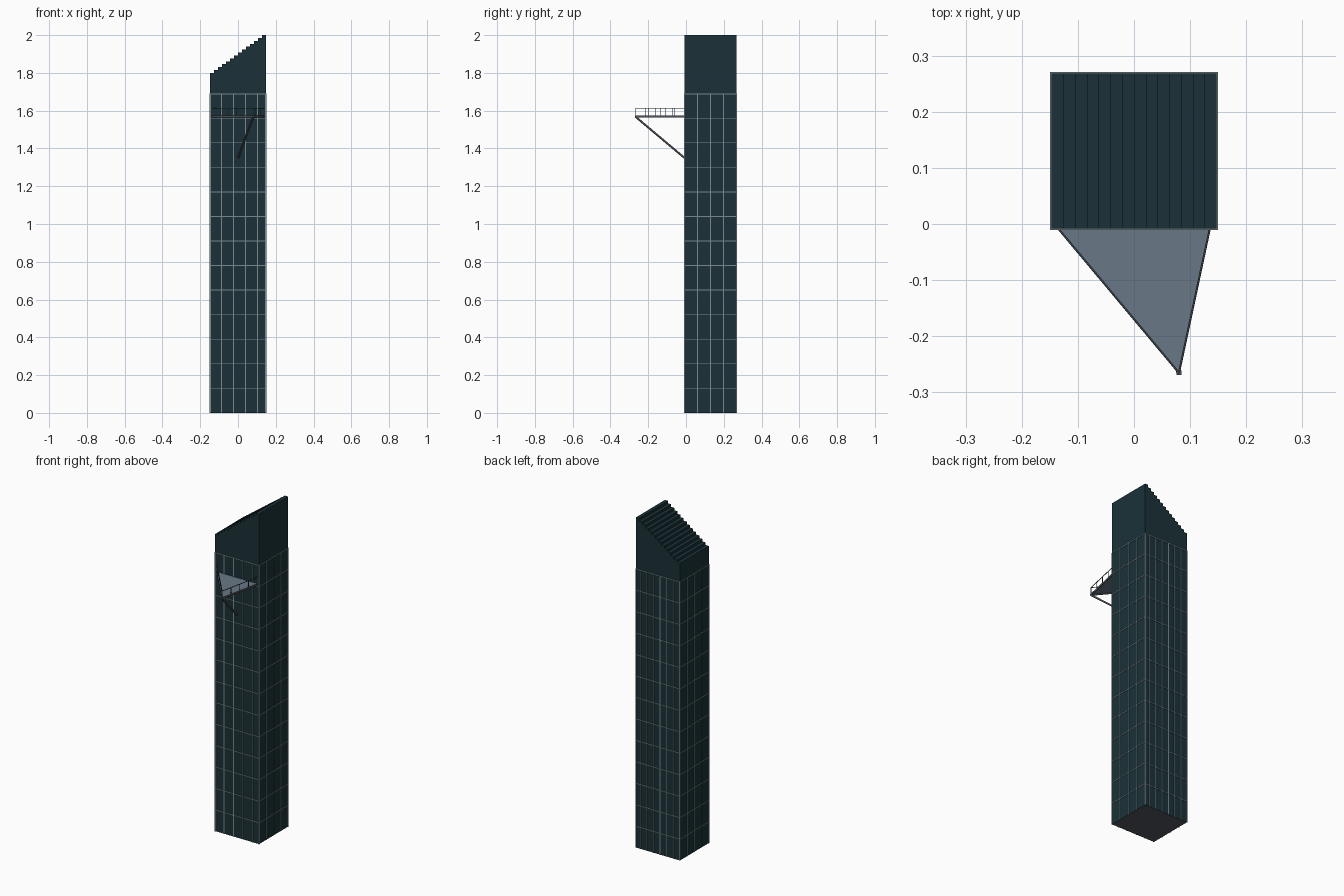
import bpy, bmesh
from mathutils import Vector

if "Cube" in bpy.data.objects:
    bpy.data.objects.remove(bpy.data.objects["Cube"])


def mat(name, rgb):
    m = bpy.data.materials.new(name)
    m.diffuse_color = (*rgb, 1)
    m.use_nodes = True
    m.node_tree.nodes["Principled BSDF"].inputs["Base Color"].default_value = m.diffuse_color
    return m


TEAL = mat("dark teal glass", (0.0105, 0.031, 0.039))
LINE = mat("grey mullion", (0.2, 0.26, 0.28))
BASE = mat("dark grey concrete", (0.085, 0.09, 0.115))
DECK = mat("blue grey deck", (0.14, 0.19, 0.24))
STEEL = mat("grey steel", (0.085, 0.09, 0.11))
RAIL = mat("dark rail metal", (0.04, 0.06, 0.07))


def finish(name, bm, *mats):
    bmesh.ops.recalc_face_normals(bm, faces=bm.faces)
    me = bpy.data.meshes.new(name)
    bm.to_mesh(me)
    bm.free()
    for m in mats:
        me.materials.append(m)
    ob = bpy.data.objects.new(name, me)
    bpy.context.collection.objects.link(ob)
    return ob


def box(bm, x0, x1, y0, y1, z0, z1):
    vs = bmesh.ops.create_cube(bm, size=1)["verts"]
    for v in vs:
        v.co = Vector((x1 if v.co.x > 0 else x0, y1 if v.co.y > 0 else y0,
                       z1 if v.co.z > 0 else z0))


def bar(bm, a, b, w, h=None):
    # square bar between two points
    a, b, h = Vector(a), Vector(b), h or w
    d = b - a
    q = d.to_track_quat('Z', 'Y')
    for v in bmesh.ops.create_cube(bm, size=1)["verts"]:
        v.co = (a + b) / 2 + q @ Vector((v.co.x * w, v.co.y * h, v.co.z * d.length))


def prism(bm, pts, z0, z1):
    f = bm.faces.new([bm.verts.new((x, y, z0)) for x, y in pts])
    ext = bmesh.ops.extrude_face_region(bm, geom=[f])["geom"]
    for v in ext:
        if isinstance(v, bmesh.types.BMVert):
            v.co.z = z1


X, Y0, Y1, H = 0.147, -0.008, 0.268, 1.69
FLOORS, STEPS = 13, 14

# tower shaft with a concrete underside
bm = bmesh.new()
box(bm, -X, X, Y0, Y1, 0, H)
bm.normal_update()
for f in bm.faces:
    f.material_index = 1 if f.normal.z < -0.5 else 0
finish("tower_shaft", bm, TEAL, BASE)

# stepped sloping crown, one stair profile extruded through the depth
bm = bmesh.new()
w = 2 * X / STEPS
prof = [(X, H), (-X, H)]
for i in range(STEPS):
    z = 1.8 + 0.2 * i / (STEPS - 1)
    prof += [(-X + i * w, z), (-X + (i + 1) * w, z)]
f = bm.faces.new([bm.verts.new((x, Y0, z)) for x, z in prof])
for v in bmesh.ops.extrude_face_region(bm, geom=[f])["geom"]:
    if isinstance(v, bmesh.types.BMVert):
        v.co.y = Y1
finish("stepped_crown", bm, TEAL)

# floor lines: thin bands around the shaft
bm = bmesh.new()
P, t = 0.0025, 0.002
for i in range(1, FLOORS + 1):
    z = min(i * H / FLOORS, H - t)
    for y in (Y0, Y1):
        box(bm, -X - P, X + P, y - P, y + P, z - t, z + t)
    for x in (-X, X):
        box(bm, x - P, x + P, Y0 + P, Y1 - P, z - t, z + t)
finish("floor_lines", bm, LINE)

# vertical mullions, spacing differs per facade
bm = bmesh.new()
P = 0.003
for x in [-0.087 + 0.0633 * i for i in range(4)]:
    box(bm, x - P, x + P, Y0 - P, Y0 + P, 0, H)
for x in [-0.104 + 0.0443 * i for i in range(6)]:
    box(bm, x - t, x + t, Y1 - P, Y1 + P, 0, H)
for s in (-X, X):
    for y in [Y0 + (Y1 - Y0) * k / 4 for k in (1, 2, 3)]:
        box(bm, s - P, s + P, y - t, y + t, 0, H)
    for y in (Y0, Y1):
        box(bm, s - P, s + P, y - P, y + P, 0, H)
finish("vertical_mullions", bm, LINE)

# triangular viewing deck
L, R, T = (-0.135, Y0), (0.135, Y0), (0.08, -0.265)
bm = bmesh.new()
prism(bm, [L, T, R], 1.568, 1.574)
finish("viewing_deck", bm, DECK)

# edge beams and support strut
bm = bmesh.new()
for p in (L, R):
    bar(bm, (*p, 1.569), (*T, 1.569), 0.004, 0.012)
bar(bm, (T[0], T[1] - 0.004, 1.569), (T[0], T[1] + 0.004, 1.569), 0.009)
finish("deck_edge_beams", bm, STEEL)
bm = bmesh.new()
bar(bm, (*T, 1.566), (0, Y0, 1.35), 0.009)
finish("deck_strut", bm, STEEL)

# railings with posts along both free edges
bm = bmesh.new()
for p, n in ((L, 5), (R, 4)):
    a, b = Vector(p), Vector(T)
    bar(bm, (*a, 1.613), (*b, 1.613), 0.003)
    for i in range(n + 1):
        c = a.lerp(b, i / n)
        bar(bm, (*c, 1.57), (*c, 1.614), 0.0025)
finish("deck_railing", bm, RAIL)
